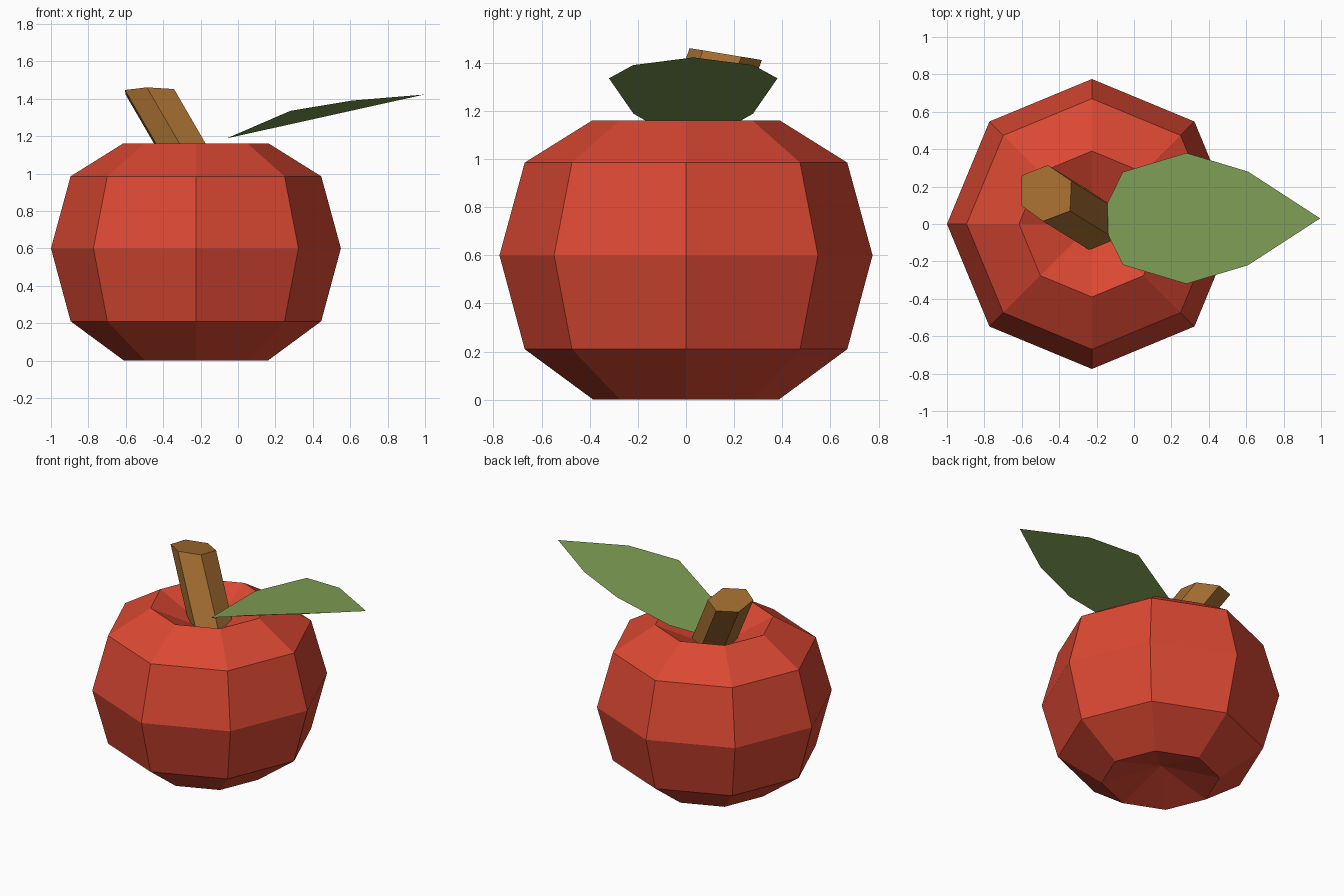
import bpy, math
from mathutils import Vector, geometry

if "Cube" in bpy.data.objects:
    bpy.data.objects.remove(bpy.data.objects["Cube"], do_unlink=True)


def material(name, rgb):
    m = bpy.data.materials.new(name)
    m.use_nodes = True
    m.diffuse_color = (*rgb, 1)
    m.node_tree.nodes["Principled BSDF"].inputs["Base Color"].default_value = (*rgb, 1)
    return m


def make_object(name, verts, faces, mat):
    mesh = bpy.data.meshes.new(name)
    mesh.from_pydata(verts, [], faces)
    mesh.materials.append(mat)
    obj = bpy.data.objects.new(name, mesh)
    bpy.context.collection.objects.link(obj)
    return obj


red = material("apple red", (0.70, 0.064, 0.032))
brown = material("stem brown", (0.37, 0.155, 0.03))
green = material("leaf green", (0.21, 0.34, 0.09))

# Fruit body: eight-sided lathe with dimples at both ends
SIDES = 8
profile = [(0.385, 0), (0.67, 0.21), (0.775, 0.6), (0.67, 0.985), (0.39, 1.16)]
verts = []
for radius, z in profile:
    for i in range(SIDES):
        a = math.tau * i / SIDES
        verts.append((radius * math.cos(a) - 0.225, radius * math.sin(a), z))
low, high = len(verts), len(verts) + 1
verts += [(-0.225, 0, 0.11), (-0.225, 0, 0.97)]
faces = []
top = SIDES * (len(profile) - 1)
for i in range(SIDES):
    j = (i + 1) % SIDES
    for r in range(0, top, SIDES):
        faces.append((r + i, r + j, r + SIDES + j, r + SIDES + i))
    faces += [(low, j, i), (high, top + i, top + j)]
make_object("fruit_body", verts, faces, red)

# Stem: leaning six-sided prism with a slanted end
N = 6
outline = [(-0.605, 0.10), (-0.487, 0.015), (-0.342, 0.07),
           (-0.335, 0.23), (-0.46, 0.315), (-0.60, 0.26)]
upper = [Vector((x, y, 1.463 - 0.165 * y)) for x, y in outline]
lean = Vector((0.29, -0.18, -0.5))
verts = [p + lean for p in upper] + upper
faces = [(i, (i + 1) % N, N + (i + 1) % N, N + i) for i in range(N)]
faces += [tuple(reversed(range(N))), tuple(range(N, 2 * N))]
make_object("stem", verts, faces, brown)

# Leaf: thin bent sheet, mirrored about its midline
MID = 0.03
half = [(0.61, 0.25, 1.39), (0.28, 0.35, 1.335), (-0.06, 0.248, 1.188), (-0.145, 0.075, 1.09)]
verts = [Vector((0.995, MID, 1.422))]
verts += [Vector((x, MID + y, z)) for x, y, z in half]
verts += [Vector((x, MID - y, z)) for x, y, z in reversed(half)]
faces = [(0, 1, 2), (0, 2, 3), (0, 3, 6), (3, 4, 5, 6), (0, 6, 7), (0, 7, 8)]
leaf = make_object("leaf", verts, faces, green)

# Shade the whole leaf as one facet
leaf.data.shade_smooth()
facing = geometry.normal(verts)
if facing.z < 0:
    facing.negate()
leaf.data.normals_split_custom_set([facing] * len(leaf.data.loops))
